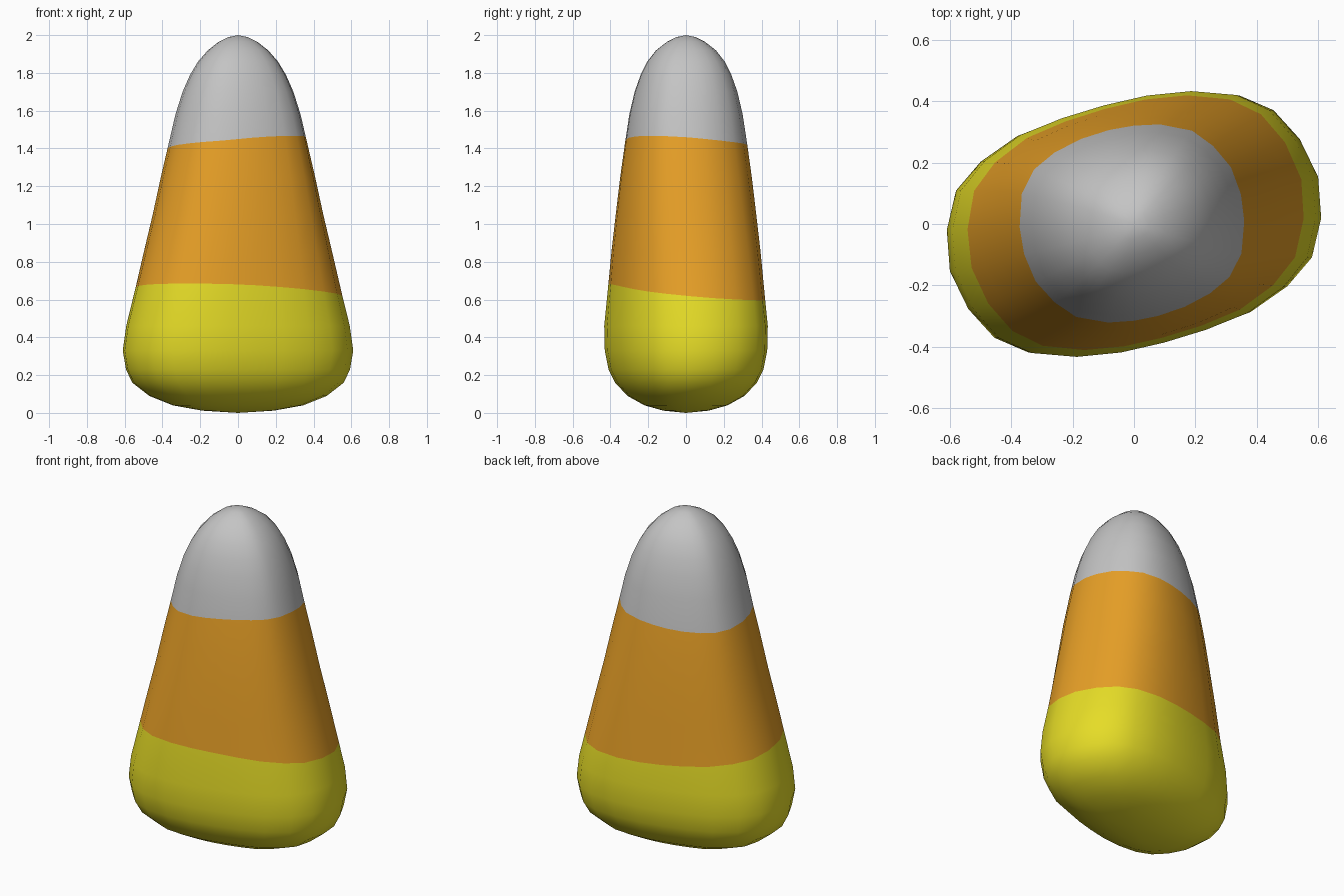
import bpy
import bmesh
import math
from mathutils import Vector

if "Cube" in bpy.data.objects:
    bpy.data.objects.remove(bpy.data.objects["Cube"])

# Half outlines (the other half is the point mirror), at the base and at the tip
BASE = [(.61, .02), (.60, .155), (.54, .28), (.455, .375), (.345, .423), (.195, .435),
        (.045, .42), (-.10, .387), (-.24, .345), (-.38, .29), (-.50, .205), (-.58, .11)]
TIP = [(.368, .01), (.355, .10), (.32, .19), (.26, .26), (.19, .31), (.085, .33),
       (.00, .325), (-.08, .31), (-.17, .28), (-.255, .235), (-.32, .18), (-.36, .10)]


def outline(half, w, d):
    pts = [Vector((x / w, y / d)) for x, y in half]
    return pts + [-p for p in pts]


base, tip = outline(BASE, .61, .435), outline(TIP, .37, .33)

# Height, half width, half depth, blend from base outline to tip outline
SIZES = [(.012, .19, .12, 0), (.04, .345, .22, 0), (.09, .47, .31, 0), (.16, .56, .375, 0),
         (.23, .593, .41, 0), (.33, .61, .43, 0), (.46, .592, .433, .05), (.64, .548, .415, .15),
         (.85, .50, .395, .4), (1.05, .453, .372, .65), (1.25, .41, .348, .85),
         (1.43, .368, .323, 1), (1.58, .333, .30, 1), (1.70, .295, .272, 1),
         (1.79, .255, .24, 1), (1.86, .213, .205, 1), (1.92, .16, .158, 1),
         (1.965, .102, .10, 1), (1.99, .05, .05, 1)]
LOW, HIGH = 7, 11      # rings on the two colour edges


def size_at(z):
    for a, b in zip(SIZES, SIZES[1:]):
        if z <= b[0]:
            f = (z - a[0]) / (b[0] - a[0])
            return [p + (q - p) * f for p, q in zip(a, b)][1:]
    return SIZES[-1][1:]


def material(name, colour):
    m = bpy.data.materials.new(name)
    m.diffuse_color = (*colour, 1)
    m.use_nodes = True
    m.node_tree.nodes["Principled BSDF"].inputs["Base Color"].default_value = m.diffuse_color
    return m


# Candy body: stacked rings closed by a pole at each end
bm = bmesh.new()
rings = []
n = len(base)
for i, row in enumerate(SIZES):
    ring = []
    for b, t in zip(base, tip):
        a = math.atan2(b.y, b.x)
        z = row[0]
        # colour edges wander gently around the body
        if i == LOW:
            z += -.02 * math.cos(a) - .04 * math.sin(a)
        elif i == HIGH:
            z += .03 * math.cos(a) - .022 * math.sin(a)
        w, d, k = size_at(z)
        p = b.lerp(t, k)
        ring.append(bm.verts.new((p.x * w, p.y * d, z)))
    rings.append(ring)

for i, (lo, hi) in enumerate(zip(rings, rings[1:])):
    for j in range(n):
        k = (j + 1) % n
        f = bm.faces.new((lo[j], lo[k], hi[k], hi[j]))
        f.material_index = 0 if i < LOW else 1 if i < HIGH else 2

bottom = bm.verts.new((0, 0, 0))
top = bm.verts.new((0, 0, 2))
for j in range(n):
    k = (j + 1) % n
    bm.faces.new((rings[0][k], rings[0][j], bottom))
    bm.faces.new((rings[-1][j], rings[-1][k], top)).material_index = 2

for f in bm.faces:
    f.smooth = True
bmesh.ops.recalc_face_normals(bm, faces=bm.faces)
mesh = bpy.data.meshes.new("candy_body")
bm.to_mesh(mesh)
bm.free()
mesh.materials.append(material("yellow", (.79, .72, .02)))
mesh.materials.append(material("orange", (.80, .35, .02)))
mesh.materials.append(material("pale grey", (.55, .55, .55)))
candy = bpy.data.objects.new("candy_body", mesh)
bpy.context.collection.objects.link(candy)
